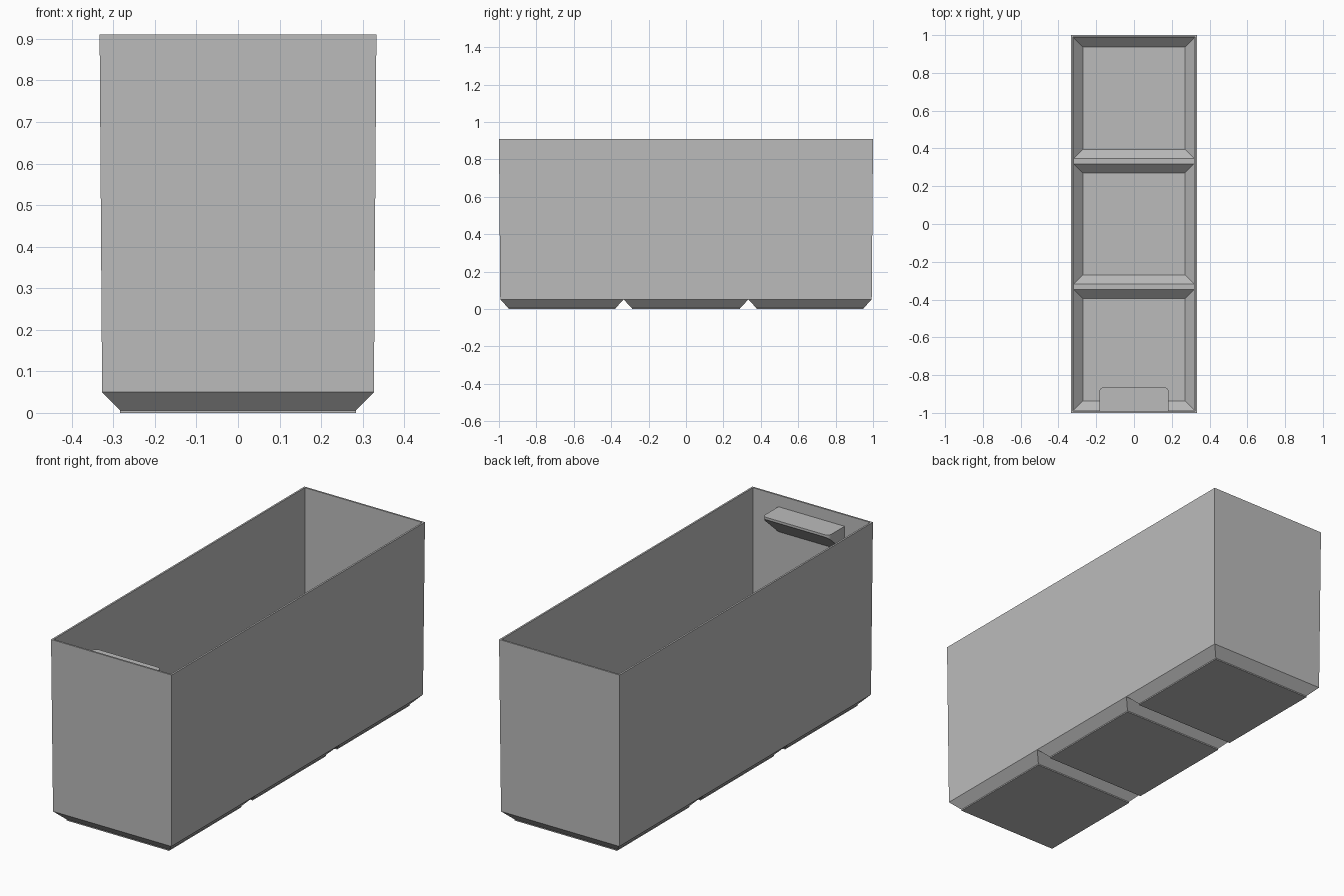
import bpy
import bmesh
import math

default = bpy.data.objects.get("Cube")
if default:
    bpy.data.objects.remove(default, do_unlink=True)

grey = bpy.data.materials.new("light grey plastic")
grey.use_nodes = True
COLOUR = (0.5, 0.5, 0.5, 1)
grey.diffuse_color = COLOUR
grey.node_tree.nodes["Principled BSDF"].inputs["Base Color"].default_value = COLOUR


def finish(name, bm):
    """Weld, orient and add the mesh to the scene."""
    bmesh.ops.remove_doubles(bm, verts=bm.verts, dist=1e-5)
    bmesh.ops.recalc_face_normals(bm, faces=bm.faces)
    mesh = bpy.data.meshes.new(name)
    bm.to_mesh(mesh)
    bm.free()
    mesh.materials.append(grey)
    obj = bpy.data.objects.new(name, mesh)
    bpy.context.collection.objects.link(obj)
    return obj


def rect(x, y0, y1, z):
    return [(-x, y0, z), (x, y0, z), (x, y1, z), (-x, y1, z)]


def skin(bm, rings, cap=False):
    """Join a stack of outlines with quads; optionally close the last."""
    loops = [[bm.verts.new(p) for p in ring] for ring in rings]
    for a, b in zip(loops, loops[1:]):
        for i in range(len(a)):
            j = (i + 1) % len(a)
            bm.faces.new((a[i], a[j], b[j], b[i]))
    if cap:
        bm.faces.new(loops[-1])


BASE, RIM, FLOOR = 0.05, 0.91, 0.06
OUT_X, OUT_Y, SPLIT = 0.327, 0.993, 0.333   # outer size at the base
WALL, RIDGE = 0.009, 0.015                  # wall and half ridge thickness
IN_X, IN_Y = OUT_X - WALL, OUT_Y - WALL
DRAFT = 0.006                               # walls lean out toward the rim

# Bin: drafted walls, thin rim, three feet with matching pockets
bm = bmesh.new()
top_x, top_y = OUT_X + DRAFT, OUT_Y + DRAFT + 0.001
skin(bm, [rect(OUT_X, -OUT_Y, OUT_Y, BASE),
          rect(top_x, -top_y, top_y, RIM),
          rect(top_x - WALL, WALL - top_y, top_y - WALL, RIM),
          rect(IN_X, -IN_Y, IN_Y, FLOOR)])

for y0, y1 in ((-OUT_Y, -SPLIT), (-SPLIT, SPLIT), (SPLIT, OUT_Y)):
    s = 0.043
    skin(bm, [rect(OUT_X, y0, y1, BASE),
              rect(OUT_X - s, y0 + s, y1 - s, 0.006),
              rect(OUT_X - s, y0 + s, y1 - s, 0)], cap=True)
    p0 = y0 + (WALL if y0 == -OUT_Y else RIDGE)
    p1 = y1 - (WALL if y1 == OUT_Y else RIDGE)
    s = 0.047
    skin(bm, [rect(IN_X, p0, p1, FLOOR),
              rect(IN_X - s, p0 + s, p1 - s, FLOOR - s)], cap=True)

for y in (-SPLIT, SPLIT):
    bm.faces.new([bm.verts.new(p) for p in rect(IN_X, y - RIDGE, y + RIDGE, FLOOR)])
finish("bin_body", bm)

# Label shelf: rounded front corners, underside sloping back to the wall
bm = bmesh.new()
HALF, BACK, FRONT, R, TOP = 0.183, -0.991, -0.865, 0.022, 0.853
outline = [(-HALF, BACK), (HALF, BACK)]
for side, start in ((1, 0), (-1, 90)):
    for k in range(6):
        a = math.radians(start + k * 18)
        outline.append((side * (HALF - R) + R * math.cos(a),
                        FRONT - R + R * math.sin(a)))
upper = [(x, y, TOP) for x, y in outline]
lower = [(x, y, TOP - 0.012 - 0.9 * (FRONT - y)) for x, y in outline]
skin(bm, [upper, lower], cap=True)
bm.faces.new([bm.verts.new(p) for p in upper])
shelf = finish("label_shelf", bm)
bpy.context.view_layer.objects.active = shelf
shelf.select_set(True)
bpy.ops.object.shade_smooth_by_angle(angle=math.radians(30))
